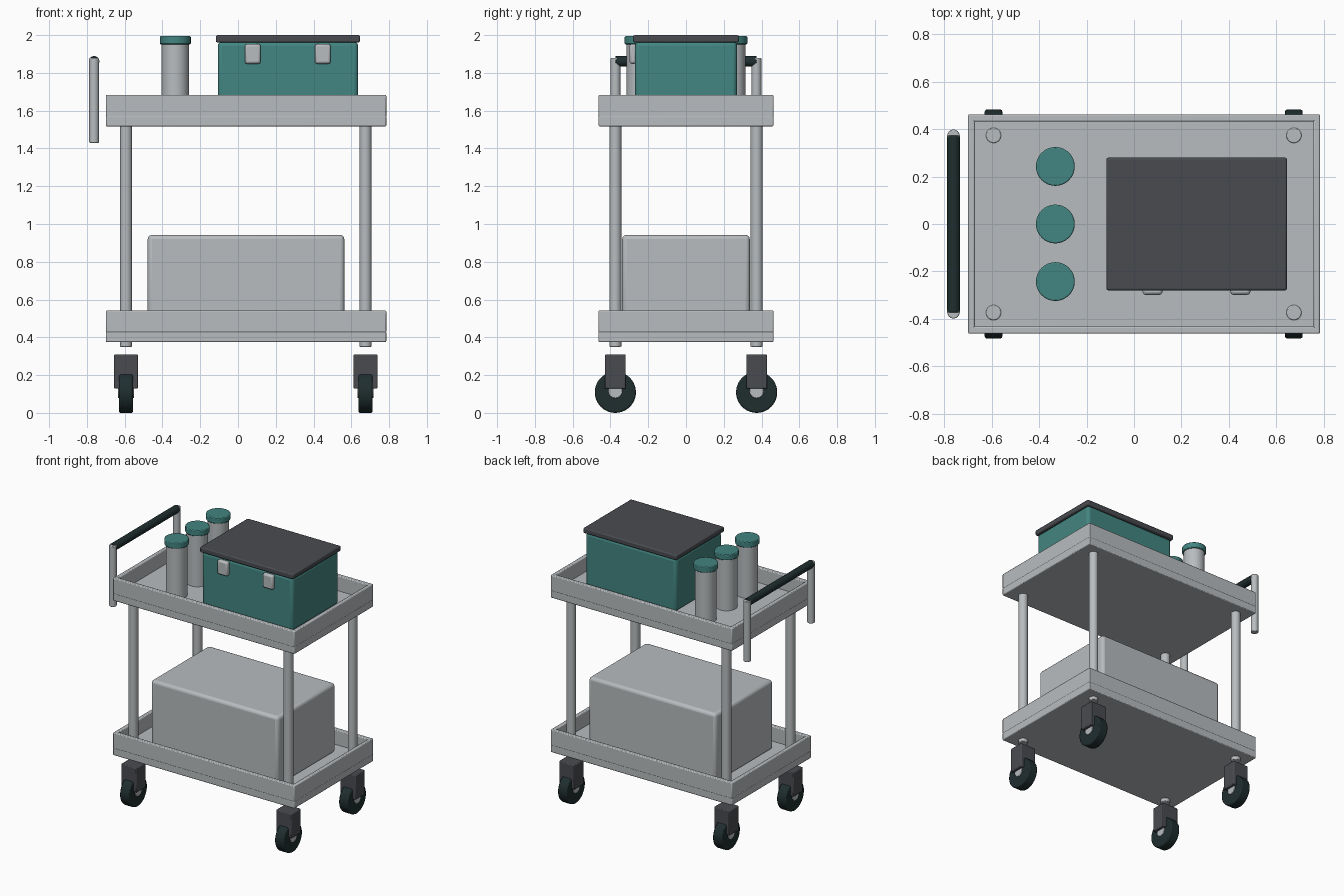
import bpy, bmesh, math
from mathutils import Matrix

if "Cube" in bpy.data.objects:
    bpy.data.objects.remove(bpy.data.objects["Cube"])


def material(name, rgb):
    m = bpy.data.materials.new(name)
    m.diffuse_color = (*rgb, 1)
    m.use_nodes = True
    m.node_tree.nodes["Principled BSDF"].inputs["Base Color"].default_value = m.diffuse_color
    return m


GREY = material("light_grey", (0.48, 0.505, 0.52))
TEAL = material("teal", (0.055, 0.235, 0.22))
CHARCOAL = material("charcoal", (0.066, 0.071, 0.081))
RUBBER = material("dark_rubber", (0.014, 0.027, 0.028))


def finish(name, bm, mat, bevel, segments):
    me = bpy.data.meshes.new(name)
    bm.to_mesh(me)
    bm.free()
    ob = bpy.data.objects.new(name, me)
    bpy.context.collection.objects.link(ob)
    me.materials.append(mat)
    if bevel:
        mod = ob.modifiers.new("edge_bevel", 'BEVEL')
        mod.width, mod.segments = bevel, segments
        mod.limit_method, mod.angle_limit = 'ANGLE', math.radians(40)
    bpy.ops.object.select_all(action='DESELECT')
    ob.select_set(True)
    bpy.context.view_layer.objects.active = ob
    bpy.ops.object.shade_smooth_by_angle(angle=math.radians(35))
    return ob


def box(name, x, y, z, mat, bevel=0.006, segments=2):
    """Box from (min, max) ranges on each axis."""
    bm = bmesh.new()
    bmesh.ops.create_cube(bm, size=1)
    for v in bm.verts:
        v.co = [(a + b) / 2 + c * (b - a) for (a, b), c in zip((x, y, z), v.co)]
    return finish(name, bm, mat, bevel, segments)


def cylinder(name, centre, r, length, mat, axis='Z', bevel=0.004, sides=32):
    bm = bmesh.new()
    turn = {'X': Matrix.Rotation(math.pi / 2, 4, 'Y'),
            'Y': Matrix.Rotation(math.pi / 2, 4, 'X'),
            'Z': Matrix.Identity(4)}[axis]
    bmesh.ops.create_cone(bm, cap_ends=True, segments=sides, radius1=r, radius2=r,
                          depth=length, matrix=Matrix.Translation(centre) @ turn)
    return finish(name, bm, mat, bevel, 2)


# Two trays: floor slab with a raised lip on each side
X0, X1, Y = -0.70, 0.785, 0.463
for label, z in (("lower", 0.375), ("upper", 1.517)):
    box(label + "_tray_floor", (X0, X1), (-Y, Y), (z, z + 0.057), GREY)
    lip = (z + 0.05, z + 0.167)
    for side, s in (("front", -1), ("back", 1)):
        box(f"{label}_tray_{side}_lip", (X0 + 0.004, X1 - 0.004),
            tuple(sorted((s * 0.432, s * Y))), lip, GREY)
    box(label + "_tray_left_lip", (X0, X0 + 0.028), (-Y, Y), lip, GREY)
    box(label + "_tray_right_lip", (X1 - 0.028, X1), (-Y, Y), lip, GREY)

# Corner posts and casters
for x, side in ((-0.593, "left"), (0.675, "right")):
    for y, end in ((-0.374, "front"), (0.374, "back")):
        tag = f"{end}_{side}"
        cylinder("post_" + tag, (x, y, 0.965), 0.032, 1.23, GREY)
        box("caster_fork_" + tag, (x - 0.0635, x + 0.0635), (y - 0.055, y + 0.055),
            (0.128, 0.31), CHARCOAL)
        cylinder("wheel_" + tag, (x, y, 0.109), 0.109, 0.074, RUBBER, 'X', 0.008, 40)
        cylinder("wheel_hub_" + tag, (x, y, 0.115), 0.037, 0.084, GREY, 'X', 0.003)

# Push handle on the left end
for y, end in ((-0.373, "front"), (0.373, "back")):
    cylinder("handle_upright_" + end, (-0.762, y, 1.654), 0.026, 0.448, GREY)
cylinder("handle_grip", (-0.762, 0, 1.861), 0.028, 0.748, RUBBER, 'Y')

# Large box on the lower tray
box("storage_box", (-0.478, 0.563), (-0.338, 0.338), (0.43, 0.942), GREY, 0.022, 3)

# Lidded case on the upper tray
box("case_body", (-0.107, 0.636), (-0.27, 0.27), (1.572, 1.965), TEAL, 0.022, 3)
box("case_lid", (-0.117, 0.646), (-0.28, 0.28), (1.961, 2.0), CHARCOAL, 0.008)
for i, x in enumerate((0.078, 0.449)):
    box(f"case_latch_{i + 1}", (x - 0.042, x + 0.042), (-0.299, -0.262),
        (1.848, 1.953), GREY, 0.012)

# Row of canisters with caps
for i, y in enumerate((-0.243, 0, 0.243)):
    cylinder(f"canister_{i + 1}", (-0.332, y, 1.762), 0.072, 0.384, GREY)
    cylinder(f"canister_cap_{i + 1}", (-0.332, y, 1.973), 0.082, 0.043, TEAL, bevel=0.005)
